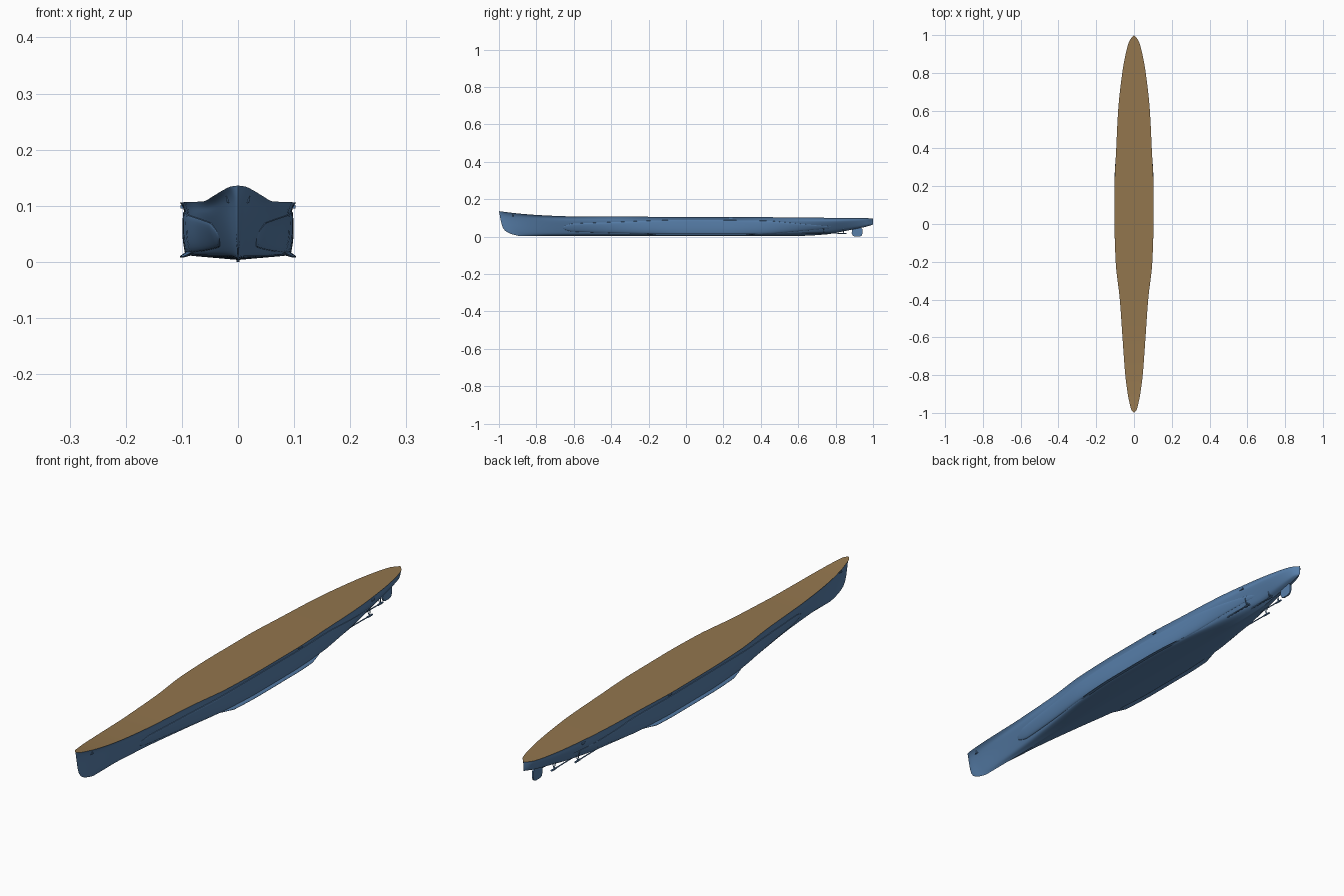
import bpy, bmesh, math
from mathutils import Vector

if "Cube" in bpy.data.objects:
    bpy.data.objects.remove(bpy.data.objects["Cube"])


def material(name, rgb):
    m = bpy.data.materials.new(name)
    m.diffuse_color = (*rgb, 1)
    m.use_nodes = True
    m.node_tree.nodes["Principled BSDF"].inputs["Base Color"].default_value = m.diffuse_color
    return m


BLUE = material("hull_blue", (0.095, 0.21, 0.40))
BROWN = material("deck_brown", (0.29, 0.18, 0.075))


def finish(name, bm, mat, smooth=True, angle=35):
    bmesh.ops.remove_doubles(bm, verts=bm.verts, dist=1e-5)
    bmesh.ops.recalc_face_normals(bm, faces=bm.faces)
    me = bpy.data.meshes.new(name)
    bm.to_mesh(me)
    bm.free()
    ob = bpy.data.objects.new(name, me)
    bpy.context.collection.objects.link(ob)
    me.materials.append(mat)
    if smooth:
        bpy.ops.object.select_all(action='DESELECT')
        ob.select_set(True)
        bpy.context.view_layer.objects.active = ob
        bpy.ops.object.shade_smooth_by_angle(angle=math.radians(angle))
    return ob


def grid(bm, rows):
    vs = [[bm.verts.new(p) for p in r] for r in rows]
    for a, b in zip(vs, vs[1:]):
        for j in range(len(a) - 1):
            bm.faces.new((a[j], a[j + 1], b[j + 1], b[j]))
    return vs


def curve(xs, ys, x):
    # smooth interpolation without overshoot
    x = min(max(x, xs[0]), xs[-1])
    i = max(k for k in range(len(xs) - 1) if xs[k] <= x)
    sec = lambda k: (ys[k + 1] - ys[k]) / (xs[k + 1] - xs[k])

    def slope(k):
        if k == 0:
            return sec(0)
        if k == len(xs) - 1:
            return sec(k - 1)
        a, b = sec(k - 1), sec(k)
        return 0 if a * b <= 0 else 2 * a * b / (a + b)
    h = xs[i + 1] - xs[i]
    t = (x - xs[i]) / h
    return ((2*t**3 - 3*t*t + 1) * ys[i] + (t**3 - 2*t*t + t) * h * slope(i)
            + (3*t*t - 2*t**3) * ys[i + 1] + (t**3 - t*t) * h * slope(i + 1))


# Half widths along the length: bottom, bilge, side, deck
Y = [-1, -.985, -.95, -.9, -.8, -.6, -.4, -.2, 0, .2, .4, .6, .8, .9, .97, 1]
BOTTOM = [0, .001, .002, .004, .008, .022, .045, .07, .082, .082, .07, .04, .016, .012, .007, 0]
BILGE = [0, .002, .004, .008, .015, .033, .058, .084, .092, .092, .083, .062, .031, .023, .014, 0]
SIDE = [0, .004, .010, .018, .031, .052, .070, .089, .094, .094, .088, .080, .057, .040, .021, 0]
DECK = [0, .013, .023, .033, .046, .061, .075, .097, .103, .103, .094, .084, .062, .044, .024, 0]


def deck_z(y):
    return curve([-1, -.9, -.8, -.7, -.6, -.4, .4, 1],
                 [.136, .124, .116, .111, .108, .107, .104, .098], y)


def keel_z(y):
    return curve([-1, .6, .75, .85, .95, 1], [.003, .004, .012, .030, .050, .064], y)


def section(y):
    # half section as (x, height fraction), keel to deck edge
    side, deck = curve(Y, SIDE, y), curve(Y, DECK, y)
    P = [(0, 0), (curve(Y, BOTTOM, y), .07), (curve(Y, BILGE, y), .22),
         (side, .72), (side + .4 * (deck - side), .9), (deck, 1)]
    out = []
    for i in range(5):
        p0, p1, p2, p3 = P[max(i - 1, 0)], P[i], P[i + 1], P[min(i + 2, 5)]
        for k in range(4):
            t = k / 4
            if i == 0:
                out.append(tuple(a + (b - a) * t for a, b in zip(p1, p2)))
            else:
                out.append(tuple(.5 * (2*b + (c - a)*t + (2*a - 5*b + 4*c - d)*t*t
                                       + (3*b - a - 3*c + d)*t**3)
                                 for a, b, c, d in zip(p0, p1, p2, p3)))
    return out + [P[5]]


def hull_x(y, z):
    v = (z - keel_z(y)) / (deck_z(y) - keel_z(y))
    s = section(y)
    for (xa, va), (xb, vb) in zip(s, s[1:]):
        if va <= v <= vb:
            return xa + (xb - xa) * (v - va) / max(vb - va, 1e-9)
    return s[-1][0]


# Hull shell with rounded stem, and the deck
rows, edges = [], []
N = 90
for i in range(N + 1):
    s = -math.cos(math.pi * i / N)
    kz, dz = keel_z(s), deck_z(s)
    blend = max(0, (-.7 - s) / .3) ** 1.5
    half = []
    for x, v in section(s):
        shift = blend * (.026 * (1 - v) + .085 * (1 - v) ** 8)
        half.append((max(x, 0), s + shift, kz + v * (dz - kz)))
    rows.append([(-x, y, z) for x, y, z in reversed(half[1:])] + half)
    w = half[-1][0]
    edges.append([(k * w, s, dz) for k in (-1, 0, 1)])
bm = bmesh.new()
grid(bm, rows)
finish("hull", bm, BLUE)
bm = bmesh.new()
grid(bm, edges)
finish("deck", bm, BROWN)

# Side bulges laid over the hull
for tag, sx in (("left", -1), ("right", 1)):
    rows = []
    for i in range(49):
        y = -.66 + 1.46 * (i / 48) ** 1.4
        top = curve([-.66, -.4, 0, .4, .8], [.068, .078, .090, .086, .065], y)
        low = curve([-.66, -.4, 0, .4, .8], [.028, .020, .013, .014, .034], y)
        end = math.sqrt(min(1, (y + .66) / .05)) * min(1, (.8 - y) / .35) ** .5
        mid, hh = (top + low) / 2, (top - low) / 2 * max(end, .02)
        row = []
        for k in range(13):
            t = k / 12
            z = mid - hh * math.cos(math.pi * t)
            out = -.001 + .0065 * end * math.sin(math.pi * t) ** .6 if 0 < k < 12 else -.001
            row.append((sx * (hull_x(y, z) + out), y, z))
        rows.append(row)
    bm = bmesh.new()
    grid(bm, rows)
    finish("side_bulge_" + tag, bm, BLUE)

# Bilge keels: thin tapered fins
for tag, sx in (("left", -1), ("right", 1)):
    rows = []
    for i in range(25):
        y = -.24 + .64 * i / 24
        f = min(1, i / 3, (24 - i) / 3)
        x = hull_x(y, .018)
        tip = x + .012 * f
        rows.append([(sx * (x - .004), y, .022), (sx * tip, y, .019 - .009 * f),
                     (sx * (tip - .001), y, .018 - .010 * f), (sx * (x - .006), y, .013)])
    bm = bmesh.new()
    grid(bm, rows)
    finish("bilge_keel_" + tag, bm, BLUE)


def rod(bm, a, b, r, n=10):
    a, b = Vector(a), Vector(b)
    d = b - a
    m = d.to_track_quat('Z', 'Y').to_matrix().to_4x4()
    m.translation = (a + b) / 2
    bmesh.ops.create_cone(bm, cap_ends=True, segments=n, radius1=r, radius2=r,
                          depth=d.length, matrix=m)


# Four propeller shafts with hubs and V struts
for tag, sx in (("left", -1), ("right", 1)):
    for place, x, y0, y1 in (("inner", .022, .62, .855), ("outer", .050, .52, .75)):
        bm = bmesh.new()
        rod(bm, (sx * x, y0, .020), (sx * x, y1, .017), .0022)
        rod(bm, (sx * x, y1 - .025, .017), (sx * x, y1 + .004, .017), .0036)
        for dx in (-.014, .006):
            rod(bm, (sx * x, y1 - .012, .017), (sx * (x + dx), y1 - .016, .052), .0016, 6)
        finish(f"{place}_shaft_{tag}", bm, BLUE)

# Rudder: rounded side outline, thin
outline = [(.888, .056), (.886, .018), (.892, .004), (.902, 0), (.928, 0),
           (.939, .005), (.944, .018), (.943, .040), (.936, .048), (.930, .062)]
bm = bmesh.new()
f = bm.faces.new([bm.verts.new((-.003, y, z)) for y, z in outline])
r = bmesh.ops.extrude_face_region(bm, geom=[f])
bmesh.ops.translate(bm, vec=(.006, 0, 0),
                    verts=[v for v in r["geom"] if isinstance(v, bmesh.types.BMVert)])
finish("rudder", bm, BLUE, False)


def box(name, centre, size):
    bm = bmesh.new()
    bmesh.ops.create_cube(bm, size=1)
    bmesh.ops.scale(bm, vec=size, verts=bm.verts)
    bmesh.ops.translate(bm, vec=centre, verts=bm.verts)
    finish(name, bm, BLUE, False)


# Small side fittings and bow anchors
for tag, sx in (("left", -1), ("right", 1)):
    for i, (y, z) in enumerate(((.24, .098), (.73, .088))):
        box(f"side_fitting_{i}_{tag}", (sx * (hull_x(y, z) + .001), y, z), (.006, .018, .006))
    bm = bmesh.new()
    y, z = -.925, .112
    x = hull_x(y, z) + .001
    rod(bm, (sx * x, y, z + .006), (sx * (x - .002), y, z - .007), .0018, 8)
    rod(bm, (sx * (x - .001), y - .008, z - .005), (sx * (x - .001), y + .008, z - .005), .0016, 8)
    finish("anchor_" + tag, bm, BLUE)
